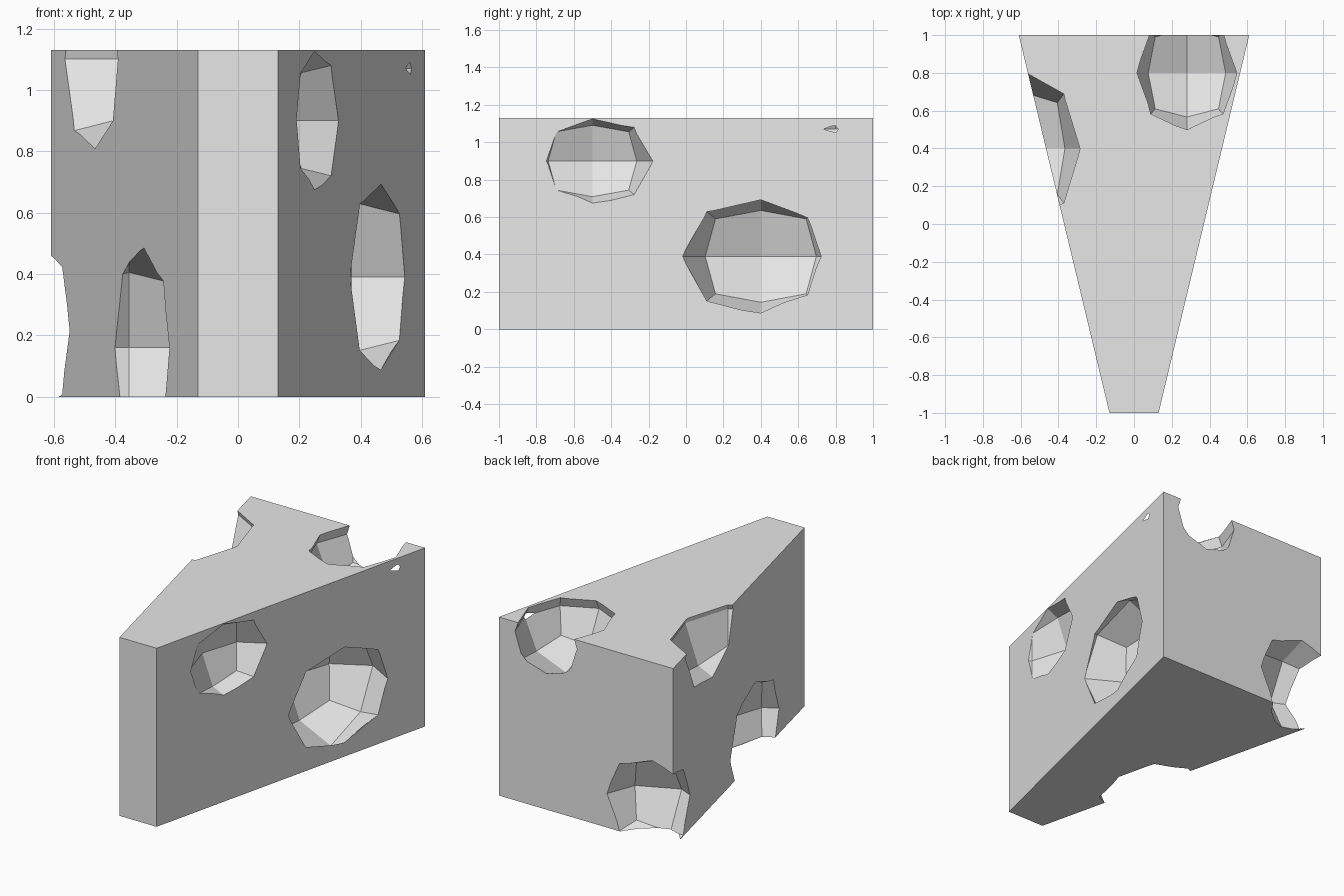
import bpy, bmesh
from mathutils import Vector

if "Cube" in bpy.data.objects:
    bpy.data.objects.remove(bpy.data.objects["Cube"], do_unlink=True)

HEIGHT, TIP, BACK = 1.13, 0.13, 0.61

# Single pale grey colour
grey = bpy.data.materials.new("pale_grey")
grey.use_nodes = True
grey.diffuse_color = (0.8, 0.8, 0.8, 1)
grey.node_tree.nodes["Principled BSDF"].inputs["Base Color"].default_value = (0.8, 0.8, 0.8, 1)


def make_object(name, bm):
    bmesh.ops.recalc_face_normals(bm, faces=bm.faces[:])
    mesh = bpy.data.meshes.new(name)
    bm.to_mesh(mesh)
    bm.free()
    mesh.materials.append(grey)
    obj = bpy.data.objects.new(name, mesh)
    bpy.context.collection.objects.link(obj)
    return obj


def hole_cutter(name, centre, radii):
    """Rounded cube: each side split in four, pushed to an ellipsoid."""
    bm = bmesh.new()
    bmesh.ops.create_cube(bm, size=2)
    bmesh.ops.subdivide_edges(bm, edges=bm.edges[:], cuts=1, use_grid_fill=True)
    for v in bm.verts:
        v.co = Vector(centre) + v.co.normalized() * Vector(radii)
    return make_object(name, bm)


# Wedge body: tapered outline extruded upward
bm = bmesh.new()
outline = [(-TIP, -1), (TIP, -1), (BACK, 1), (-BACK, 1)]
base = bm.faces.new([bm.verts.new((x, y, 0)) for x, y in outline])
top = bmesh.ops.extrude_face_region(bm, geom=[base])["geom"]
bmesh.ops.translate(bm, vec=(0, 0, HEIGHT),
                    verts=[g for g in top if isinstance(g, bmesh.types.BMVert)])
wedge = make_object("cheese_wedge", bm)

# Holes: centre and radii
large = (0.31, 0.42, 0.347)
holes = {
    "left_upper_hole": ((0.35, -0.5, 0.9), (0.25, 0.335, 0.27)),
    "left_lower_hole": ((0.37, 0.4, 0.39), large),
    "right_upper_hole": ((-0.585, 0.4, 1.1), large),
    "right_lower_hole": ((-0.355, -0.265, 0.16), large),
    "back_top_hole": ((0.28, 0.8, 1.07), (0.29, 0.33, 0.28)),
    "back_corner_hole": ((-0.463, 1.09, 0.215), (0.35, 0.385, 0.325)),
}
cutters = []
for name, (centre, radii) in holes.items():
    cutter = hole_cutter(name, centre, radii)
    cutter.hide_render = True
    cutters.append(cutter)
    mod = wedge.modifiers.new(name, 'BOOLEAN')
    mod.operation = 'DIFFERENCE'
    mod.solver = 'EXACT'
    mod.object = cutter

# Bake the cuts and drop the cutters
bpy.context.view_layer.update()
graph = bpy.context.evaluated_depsgraph_get()
carved = bpy.data.meshes.new_from_object(wedge.evaluated_get(graph))
wedge.modifiers.clear()
wedge.data = carved
carved.materials.clear()
carved.materials.append(grey)
for p in carved.polygons:
    p.material_index = 0
    p.use_smooth = False
for cutter in cutters:
    bpy.data.objects.remove(cutter, do_unlink=True)
